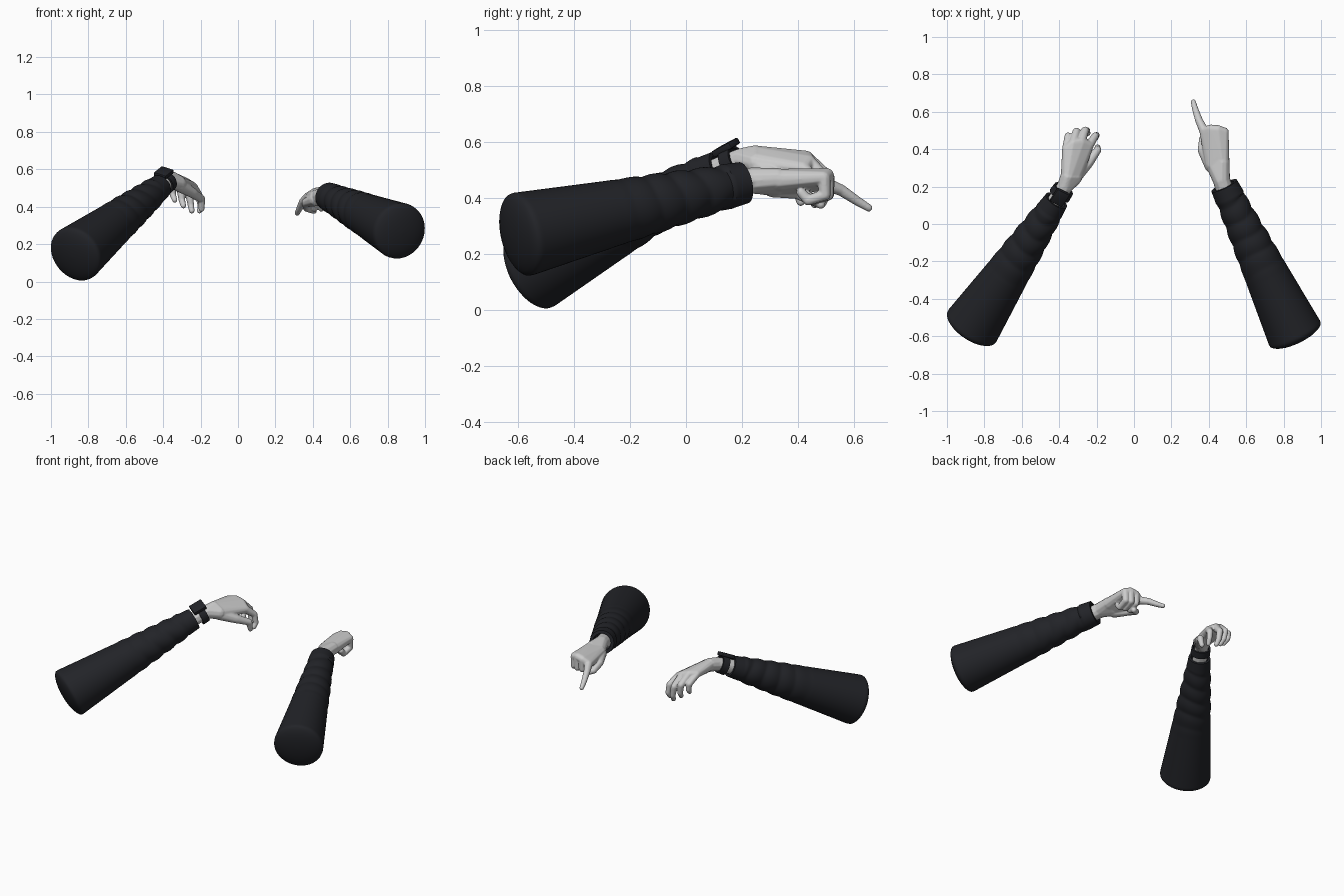
import bpy, bmesh, math
from mathutils import Vector, Matrix

if "Cube" in bpy.data.objects:
    bpy.data.objects.remove(bpy.data.objects["Cube"])

black = bpy.data.materials.new("dark_cloth")
black.diffuse_color = (0.016, 0.017, 0.021, 1)
black.use_nodes = True
black.node_tree.nodes["Principled BSDF"].inputs["Base Color"].default_value = black.diffuse_color


def finish(name, bm, mat=None, angle=40):
    bmesh.ops.recalc_face_normals(bm, faces=bm.faces[:])
    me = bpy.data.meshes.new(name)
    bm.to_mesh(me)
    bm.free()
    ob = bpy.data.objects.new(name, me)
    bpy.context.collection.objects.link(ob)
    if mat:
        me.materials.append(mat)
    bpy.ops.object.select_all(action='DESELECT')
    ob.select_set(True)
    bpy.context.view_layer.objects.active = ob
    bpy.ops.object.shade_smooth_by_angle(angle=math.radians(angle))
    return ob


def loft(name, origin, axis, rings, ripple=None, seg=48, mat=None, closed=False):
    """Rings of (distance, radius) around an axis, optionally rippled."""
    q = axis.to_track_quat('Z', 'Y')
    bm = bmesh.new()
    loops = []
    for d, r in rings:
        loop = []
        for i in range(seg):
            a = 2 * math.pi * i / seg
            rr = r + (ripple(d, a) if ripple else 0)
            loop.append(bm.verts.new(origin + q @ Vector((rr * math.cos(a), rr * math.sin(a), d))))
        loops.append(loop)
    pairs = list(zip(loops, loops[1:]))
    if closed:
        pairs.append((loops[-1], loops[0]))
    else:
        bm.faces.new(loops[0])
    for A, B in pairs:
        for i in range(seg):
            j = (i + 1) % seg
            bm.faces.new((A[i], A[j], B[j], B[i]))
    return finish(name, bm, mat)


def sleeve(name, back, front, r0, r1, cuff, phase):
    back, front = Vector(back), Vector(front)
    axis = front - back
    L = axis.length
    # domed back end
    rings = [(-0.048 * math.sin(u) + 0.006, r0 * math.cos(u))
             for u in (1.55, 1.3, 1.05, 0.8, 0.55, 0.35, 0.18)]
    # tapering tube
    n = 90
    for i in range(1, n + 1):
        t = i / n
        r = r0 + (r1 - r0) * t
        if t > 0.92:
            r += cuff
        rings.append((t * L, r))
    # turned-in opening
    rings += [(L, r1 - 0.014), (L - 0.07, r1 - 0.016)]

    def ripple(d, a):
        t = d / L
        if t < 0.4 or t > 0.92:
            return 0
        fade = min(1, (t - 0.4) / 0.2)
        s = t * 9 + 0.22 * math.sin(a + phase) + 0.12 * math.sin(2 * a + 5 * t)
        return 0.008 * fade * (abs(math.sin(math.pi * s)) - 0.5)

    return loft(name, back, axis, rings, ripple, mat=black)


# Unit ball directions used to build rounded hulls
tmp = bmesh.new()
bmesh.ops.create_icosphere(tmp, subdivisions=2, radius=1)
ball = [v.co.copy() for v in tmp.verts]
tmp.free()


def hull(bm, balls):
    vs = [bm.verts.new(Vector(b[:3]) + b[3] * d) for b in balls for d in ball]
    res = bmesh.ops.convex_hull(bm, input=vs)
    inner = {g for k in ('geom_interior', 'geom_unused') for g in res[k]
             if isinstance(g, bmesh.types.BMVert)}
    bmesh.ops.delete(bm, geom=list(inner), context='VERTS')


def hand(name, palms, chains):
    bm = bmesh.new()
    for p in palms:
        hull(bm, p)
    for c in chains:
        for a, b in zip(c, c[1:]):
            hull(bm, (a, b))
    ob = finish(name, bm, angle=180)
    m = ob.modifiers.new("fuse", 'REMESH')
    m.mode = 'VOXEL'
    m.voxel_size = 0.004
    m.use_smooth_shade = True
    s = ob.modifiers.new("soften", 'SMOOTH')
    s.factor = 0.5
    s.iterations = 5
    return ob


# Sleeves
LB, LF = Vector((-0.868, -0.55, 0.146)), Vector((-0.415, 0.125, 0.507))
sleeve("left_sleeve", LB, LF, 0.155, 0.066, 0.0, 0.5)
sleeve("right_sleeve", (0.862, -0.59, 0.27), (0.482, 0.205, 0.455), 0.152, 0.070, 0.005, 2.0)

# Left hand: relaxed, fingers hanging down
W = (-0.37, 0.20, 0.537, 0.043)
pinky, ring = (-0.362, 0.40, 0.545, 0.023), (-0.325, 0.43, 0.545, 0.025)
middle, index = (-0.282, 0.438, 0.53, 0.026), (-0.240, 0.42, 0.505, 0.025)
hand("left_hand",
     [[W, (-0.355, 0.25, 0.55, 0.04), (-0.315, 0.25, 0.525, 0.04)],
      [(-0.355, 0.25, 0.55, 0.038), (-0.315, 0.25, 0.525, 0.038), pinky, ring, middle, index]],
     [[(-0.44, 0.09, 0.488, 0.047), W],
      [pinky, (-0.352, 0.470, 0.500, 0.020), (-0.348, 0.470, 0.462, 0.017), (-0.338, 0.445, 0.435, 0.014)],
      [ring, (-0.308, 0.494, 0.490, 0.021), (-0.300, 0.490, 0.435, 0.018), (-0.292, 0.468, 0.405, 0.015)],
      [middle, (-0.262, 0.500, 0.470, 0.021), (-0.252, 0.500, 0.410, 0.018), (-0.247, 0.485, 0.378, 0.015)],
      [index, (-0.208, 0.470, 0.460, 0.020), (-0.200, 0.475, 0.405, 0.017), (-0.205, 0.460, 0.378, 0.015)],
      [(-0.315, 0.25, 0.515, 0.036), (-0.245, 0.325, 0.475, 0.028),
       (-0.195, 0.395, 0.440, 0.021), (-0.195, 0.410, 0.387, 0.016)]])

# Right hand: pointing, other fingers folded under
W = (0.468, 0.235, 0.463, 0.047)
pinky, ring = (0.482, 0.492, 0.473, 0.025), (0.450, 0.503, 0.482, 0.026)
middle, index = (0.412, 0.505, 0.474, 0.027), (0.376, 0.495, 0.452, 0.026)
folded = [[k, (k[0], k[1] + 0.004, 0.412, 0.021), (k[0] - 0.004, k[1] - 0.055, 0.392, 0.019),
           (k[0] - 0.006, k[1] - 0.08, 0.42, 0.018)] for k in (pinky, ring, middle)]
hand("right_hand",
     [[W, (0.425, 0.32, 0.45, 0.043), (0.472, 0.33, 0.468, 0.04)],
      [(0.42, 0.32, 0.45, 0.042), (0.472, 0.33, 0.465, 0.04), pinky, ring, middle, index]],
     [[(0.495, 0.15, 0.447, 0.049), W],
      *folded,
      [index, (0.347, 0.555, 0.428, 0.021), (0.327, 0.615, 0.388, 0.017), (0.317, 0.653, 0.365, 0.014)],
      [(0.415, 0.31, 0.44, 0.038), (0.366, 0.395, 0.423, 0.026),
       (0.368, 0.455, 0.393, 0.021), (0.405, 0.482, 0.378, 0.017)]])

# Wristwatch: strap and tilted case
d = (LF - LB).normalized()
strap_centre = Vector((-0.387, 0.170, 0.527))
loft("watch_strap", strap_centre, d,
     [(-0.022, 0.05), (-0.022, 0.06), (0.022, 0.057), (0.022, 0.047)], mat=black, closed=True)

n = Vector((0, -0.53, 0.85))
n = (n - d * n.dot(d)).normalized()
v = n.cross(d)
rot = Matrix((d, v, n)).transposed().to_4x4()
bm = bmesh.new()
bmesh.ops.create_cube(bm, size=1, matrix=Matrix.Translation((-0.397, 0.142, 0.581)) @ rot
                      @ Matrix.Diagonal((0.085, 0.075, 0.024, 1)))
bmesh.ops.bevel(bm, geom=bm.edges[:], offset=0.005, segments=2, affect='EDGES', profile=0.5)
finish("watch_case", bm, black)
